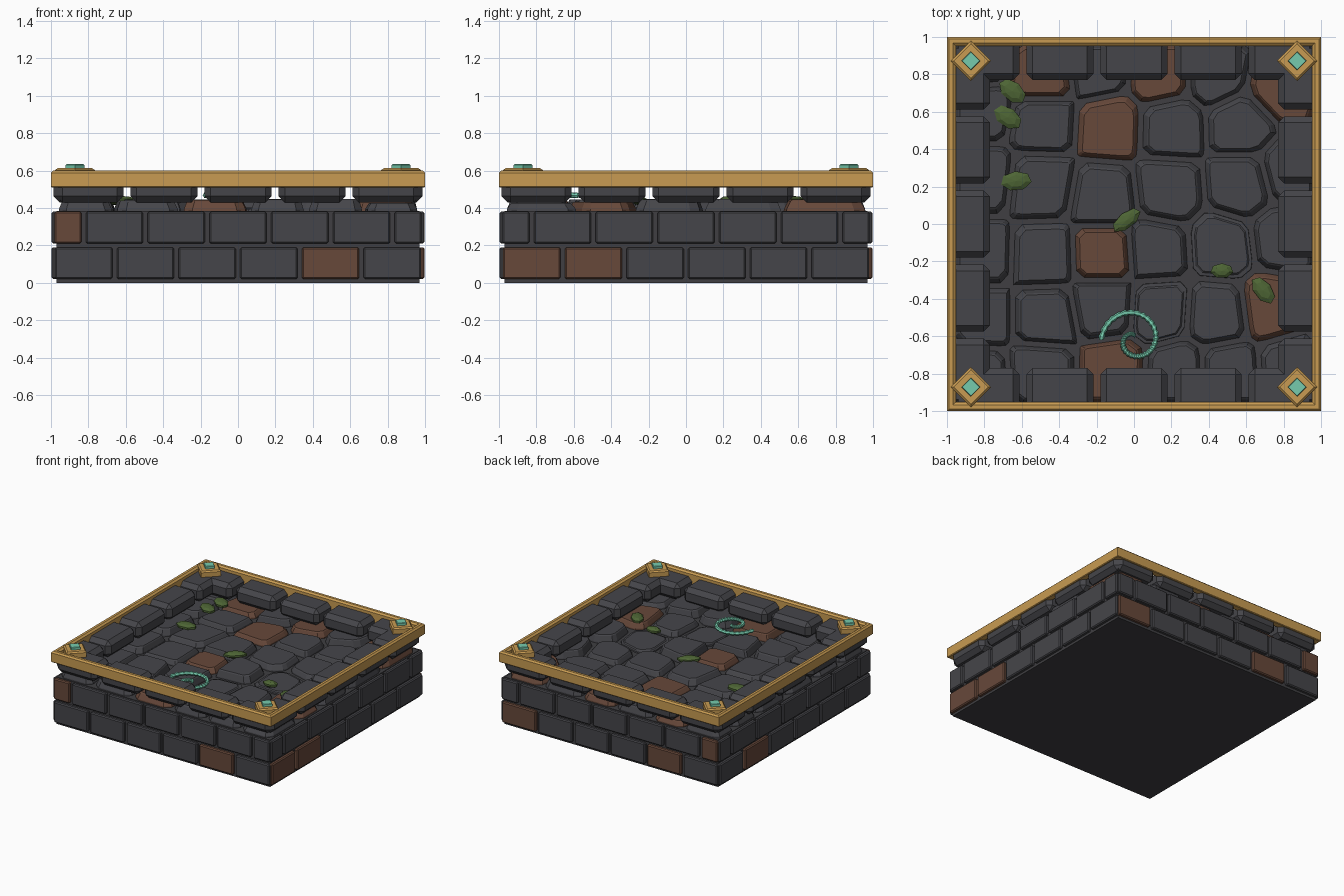
import bpy, bmesh, math, random
from mathutils import Vector, Matrix

if "Cube" in bpy.data.objects:
    bpy.data.objects.remove(bpy.data.objects["Cube"])

random.seed(4)


def material(name, rgb):
    m = bpy.data.materials.new(name)
    m.diffuse_color = (*rgb, 1)
    m.use_nodes = True
    m.node_tree.nodes["Principled BSDF"].inputs["Base Color"].default_value = m.diffuse_color
    return m


STONE = material("dark stone", (0.060, 0.060, 0.068))
MORTAR = material("mortar", (0.050, 0.049, 0.054))
CLAY = material("brown stone", (0.135, 0.065, 0.042))
GOLD = material("gold", (0.58, 0.33, 0.085))
MOSS = material("moss green", (0.075, 0.13, 0.035))
TEAL = material("glowing teal", (0.18, 0.60, 0.42))


def finish(name, bm, mat):
    bmesh.ops.recalc_face_normals(bm, faces=bm.faces)
    me = bpy.data.meshes.new(name)
    bm.to_mesh(me)
    bm.free()
    me.materials.append(mat)
    ob = bpy.data.objects.new(name, me)
    bpy.context.collection.objects.link(ob)
    return ob


def box(name, lo, hi, mat, bevel=0.0, turn=0.0):
    """Chamfered box between two corners, turned about the model's z axis."""
    lo, hi = Vector(lo), Vector(hi)
    bm = bmesh.new()
    bmesh.ops.create_cube(bm, size=1)
    bmesh.ops.scale(bm, vec=hi - lo, verts=bm.verts)
    bmesh.ops.translate(bm, vec=(lo + hi) / 2, verts=bm.verts)
    if bevel:
        bmesh.ops.bevel(bm, geom=bm.edges[:], offset=bevel, segments=1, affect='EDGES')
    bmesh.ops.rotate(bm, matrix=Matrix.Rotation(turn, 3, 'Z'), verts=bm.verts)
    return finish(name, bm, mat)


def loft(name, rings, mat):
    """Solid skinned through rings that have equal point counts."""
    bm = bmesh.new()
    vs = [[bm.verts.new(p) for p in ring] for ring in rings]
    n = len(vs[0])
    for a, b in zip(vs, vs[1:]):
        for i in range(n):
            bm.faces.new((a[i], a[(i + 1) % n], b[(i + 1) % n], b[i]))
    bm.faces.new(vs[0][::-1])
    bm.faces.new(vs[-1])
    return finish(name, bm, mat)


# Core block
box("core", (-0.97, -0.97, 0), (0.97, 0.97, 0.385), MORTAR)

# Two brick courses on four sides: front, right, back, left
brown_bricks = {(0, 0, 4), (0, 1, 0), (1, 0, 0), (1, 0, 1),
                (2, 0, 0), (2, 0, 4), (2, 1, 6), (3, 0, 1)}
PITCH = 0.33
for side in range(4):
    for course in range(2):
        start = -0.99 - course * PITCH / 2
        for i in range(6 + course):
            x0 = max(start + i * PITCH + 0.012, -0.98)
            x1 = min(start + (i + 1) * PITCH - 0.012, 0.98)
            z = 0.02 + course * 0.19
            mat = CLAY if (side, course, i) in brown_bricks else STONE
            box("wall_brick", (x0, -0.996, z), (x1, -0.9, z + 0.17), mat, 0.008,
                side * math.pi / 2)

# Chamfered rim stones, five per side
for side in range(4):
    for i in range(5):
        c = (i - 2) * 0.396
        box("rim_stone", (c - 0.18, -0.987, 0.43), (c + 0.18, -0.77, 0.565), STONE, 0.034,
            side * math.pi / 2)


# Paving: cells around seed points, as (x, y, kind); 1 brown, 2 low slab
seeds = [(-.49, .55, 0), (-.13, .53, 1), (.20, .52, 0), (.57, .53, 0), (-.49, .79, 1),
         (.14, .80, 1), (.44, .80, 0), (.78, .73, 1), (-.19, .83, 0), (-.50, .20, 0),
         (-.16, .14, 0), (.18, .18, 0), (.57, .21, 0), (-.49, -.17, 0), (-.16, -.16, 1),
         (.12, -.14, 0), (.47, -.12, 2), (.80, -.08, 0), (-.48, -.50, 0), (-.16, -.44, 0),
         (.14, -.46, 2), (.44, -.48, 0), (.74, -.44, 1), (-.50, -.79, 0), (-.11, -.79, 1),
         (.23, -.80, 0), (.50, -.80, 0), (.84, -.78, 0), (-.82, .62, 0), (-.82, .24, 0),
         (-.82, -.16, 0), (-.82, -.50, 0), (-.84, -.82, 0), (-.84, .86, 0), (.84, .28, 0)]


def clip(poly, point, normal):
    """Keep the part of a polygon behind a line."""
    out = []
    for a, b in zip(poly, poly[1:] + poly[:1]):
        da, db = (a - point).dot(normal), (b - point).dot(normal)
        if da <= 0:
            out.append(a)
        if da * db < 0:
            out.append(a.lerp(b, da / (da - db)))
    return out


for i, (sx, sy, kind) in enumerate(seeds):
    s = Vector((sx, sy))
    cell = [Vector(p) for p in ((-.96, -.96), (.96, -.96), (.96, .96), (-.96, .96))]
    for j, other in enumerate(seeds):
        if j != i:
            d = Vector(other[:2]) - s
            cell = clip(cell, s + d / 2 - d.normalized() * 0.013, d.normalized())
    n = len(cell)
    corners = []
    for k, p in enumerate(cell):
        corners += [p.lerp(cell[k - 1], 0.14), p.lerp(cell[(k + 1) % n], 0.14)]
    mid = sum(corners, Vector((0, 0))) / len(corners)
    top = 0.405 if kind == 2 else random.uniform(0.425, 0.45)
    rings = []
    for scale, z in ((1, 0.37), (0.98, 0.395), (0.88, top - 0.008), (0.83, top)):
        rings.append([(*(mid + (p - mid) * scale), z) for p in corners])
    loft("paving_stone", rings, CLAY if kind == 1 else STONE)

# Gold frame: chamfered square section swept round the edge
profile = [(1.0, 0.515), (1.0, 0.588), (0.988, 0.60), (0.967, 0.60), (0.952, 0.588),
           (0.952, 0.51), (0.995, 0.51)]
bm = bmesh.new()
loops = [[bm.verts.new((sx * r, sy * r, z)) for r, z in profile]
         for sx, sy in ((-1, -1), (1, -1), (1, 1), (-1, 1))]
for a, b in zip(loops, loops[1:] + loops[:1]):
    for k in range(len(profile)):
        m = (k + 1) % len(profile)
        bm.faces.new((a[k], a[m], b[m], b[k]))
finish("gold_frame", bm, GOLD)


# Corner ornaments: diamond plate with a gem
def diamond(name, x, y, steps, mat):
    loft(name, [[(x + r, y, z), (x, y + r, z), (x - r, y, z), (x, y - r, z)]
                for r, z in steps], mat)


for sx in (-0.872, 0.872):
    for sy in (-0.872, 0.872):
        diamond("corner_plate", sx, sy, [(.107, .56), (.107, .603), (.092, .613)], GOLD)
        diamond("corner_gem", sx, sy, [(.05, .60), (.05, .63), (.046, .634)], TEAL)

# Moss clumps: x, y, half length, half width, angle
for x, y, a, b, turn in ((-.65, .71, .088, .055, -40), (-.675, .57, .088, .055, -35),
                         (-.63, .23, .088, .055, 5), (-.04, .02, .095, .045, 38),
                         (.47, -.25, .065, .042, 0), (.69, -.355, .088, .05, -52)):
    bm = bmesh.new()
    bmesh.ops.create_uvsphere(bm, u_segments=7, v_segments=5, radius=1)
    bmesh.ops.transform(bm, verts=bm.verts, matrix=Matrix.Translation((x, y, 0.44))
                        @ Matrix.Rotation(math.radians(turn), 4, 'Z')
                        @ Matrix.Diagonal((a, b, 0.025, 1)))
    finish("moss_clump", bm, MOSS)

# Spiral rune: thin tube with slightly toothed rings
bm = bmesh.new()
STEPS, prev = 72, None
for i in range(STEPS + 1):
    t = i / STEPS
    ang, r = math.pi - t * math.radians(470), 0.175 - 0.155 * t
    out = Vector((math.cos(ang), math.sin(ang), 0))
    centre = Vector((0, -0.62, 0.468)) + out * r
    w = 0.017 if i % 2 else 0.012
    ring = [bm.verts.new(centre + out * w * math.cos(k * math.tau / 6)
                         + Vector((0, 0, w * math.sin(k * math.tau / 6)))) for k in range(6)]
    if prev:
        for k in range(6):
            bm.faces.new((prev[k], prev[(k + 1) % 6], ring[(k + 1) % 6], ring[k]))
    if i in (0, STEPS):
        bm.faces.new(ring)
    prev = ring
finish("spiral_rune", bm, TEAL)
